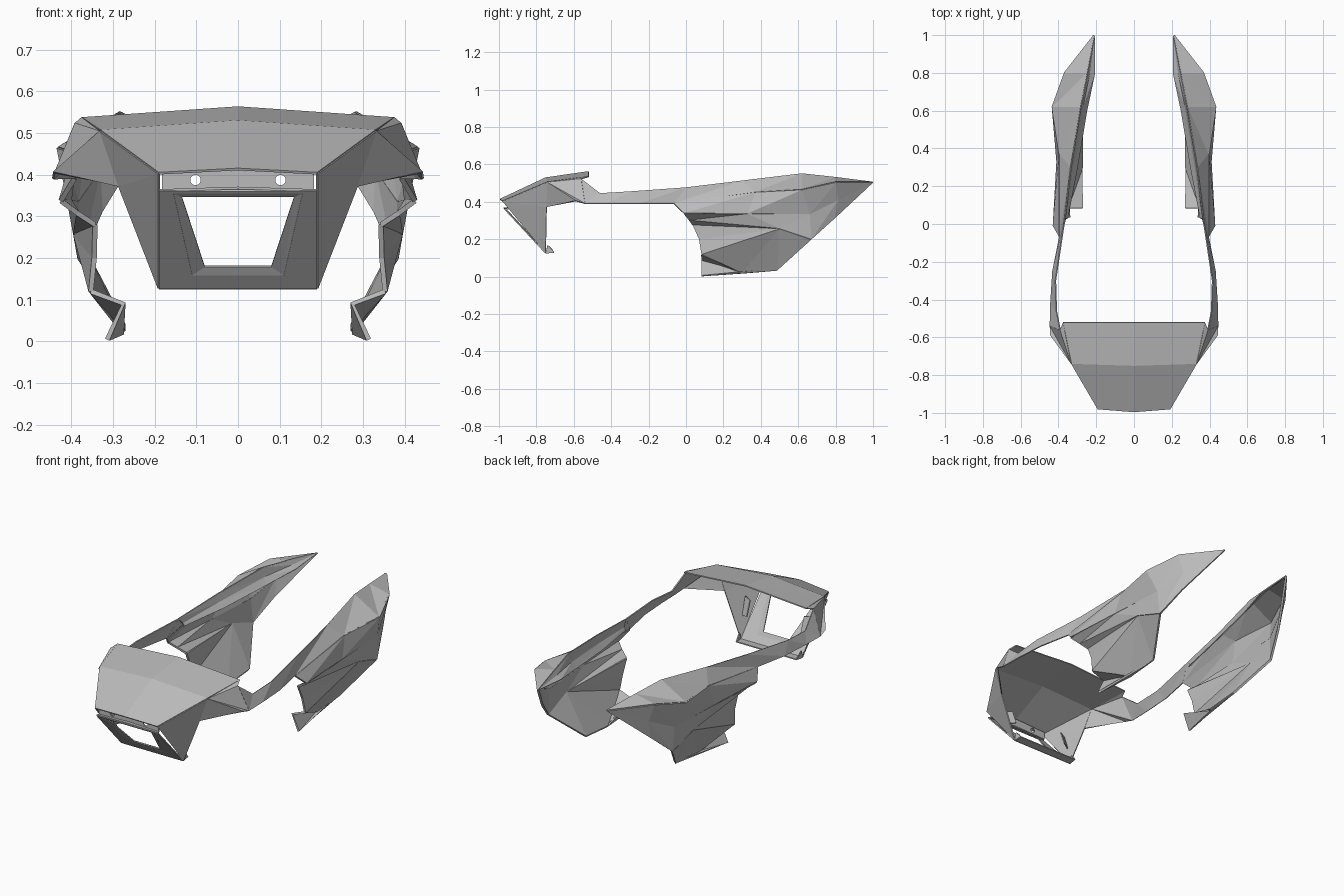
import bpy, bmesh, math

cube = bpy.data.objects.get("Cube")
if cube:
    bpy.data.objects.remove(cube, do_unlink=True)

# One plain grey for the whole shell
grey = bpy.data.materials.new("shell grey")
grey.use_nodes = True
colour = (0.5, 0.5, 0.5, 1)
grey.diffuse_color = colour
grey.node_tree.nodes["Principled BSDF"].inputs["Base Color"].default_value = colour


def finish(name, bm, mirror=True, thickness=0.006):
    """Turn a bmesh into a thin flat-shaded panel, mirrored if it is a side part."""
    bmesh.ops.remove_doubles(bm, verts=bm.verts[:], dist=0.0005)
    bmesh.ops.dissolve_degenerate(bm, dist=0.0005, edges=bm.edges[:])
    bmesh.ops.recalc_face_normals(bm, faces=bm.faces[:])
    mesh = bpy.data.meshes.new(name)
    bm.to_mesh(mesh)
    bm.free()
    obj = bpy.data.objects.new(name, mesh)
    bpy.context.collection.objects.link(obj)
    mesh.materials.append(grey)
    shell = obj.modifiers.new("thickness", 'SOLIDIFY')
    shell.thickness = thickness
    shell.offset = 0
    if mirror:
        obj.modifiers.new("other side", 'MIRROR').use_clip = True
    return obj


def loft(name, *rails, **options):
    """Skin neighbouring rails that have the same number of points."""
    bm = bmesh.new()
    rows = [[bm.verts.new(p) for p in rail] for rail in rails]
    for a, b in zip(rows, rows[1:]):
        for i in range(len(a) - 1):
            if a[i].co == b[i].co:
                if a[i + 1].co != b[i + 1].co:
                    bm.faces.new((a[i], a[i + 1], b[i + 1]))
                continue
            bm.faces.new((a[i], a[i + 1], b[i]))
            if a[i + 1].co != b[i + 1].co:
                bm.faces.new((a[i + 1], b[i + 1], b[i]))
    return finish(name, bm, **options)


def fan(name, centre, rim, **options):
    """Triangles spreading from one corner to a chain of rim points."""
    return loft(name, [centre] * len(rim), rim, **options)


def holed_panel(name, loops):
    """Flat panel: first loop is the outline, the others are holes."""
    bm = bmesh.new()
    edges = []
    for loop in loops:
        verts = [bm.verts.new(p) for p in loop]
        edges += [bm.edges.new((v, verts[i - 1])) for i, v in enumerate(verts)]
    bmesh.ops.triangle_fill(bm, edges=edges, use_beauty=True)
    return finish(name, bm, mirror=False)


# Shared corners of the front cowl
shoulder = (.33, -.74, .505)
nose_corner = (.19, -.98, .403)
chin_corner = (.19, -.75, .127)
hood_corner = (.375, -.52, .535)
arm_top = (.39, -.56, .522)
arm_root = (.444, -.54, .39)
wing_foot = (.285, -.745, .372)

# Hood: nose, crease and rear edge
loft("hood",
     [(0, -.995, .413), nose_corner],
     [(0, -.75, .528), shoulder],
     [(0, -.52, .561), hood_corner])

# Cheek panel and flared wing behind it
fan("cheek_panel", nose_corner, [shoulder, wing_foot, chin_corner])
fan("front_wing", shoulder,
    [hood_corner, arm_top, arm_root, (.442, -.59, .405), wing_foot])


# Sloping front face with a window; y follows from height
def on_face(x, z, back):
    return (x, -.75 - (z - .125) * .93 + back, z)


def trapezoid(top_x, top_z, low_x, low_z, back=0):
    return [on_face(-top_x, top_z, back), on_face(top_x, top_z, back),
            on_face(low_x, low_z, back), on_face(-low_x, low_z, back)]


outline = trapezoid(.19, .362, .19, .127)
window_rim = trapezoid(.155, .357, .11, .16)
window_hole = trapezoid(.135, .348, .08, .18, back=.006)
holed_panel("front_face", [outline, window_rim])
loft("window_frame", window_rim + window_rim[:1],
     window_hole + window_hole[:1], mirror=False)
loft("chin_lip", [(0, -.75, .127), chin_corner],
     [(0, -.705, .13), (.185, -.705, .13)])
loft("chin_gusset", [chin_corner, (.19, -.74, .17)],
     [(.185, -.705, .13), (.185, -.72, .15)])


# Recessed strip above the window with two round holes
def ring(cx, radius=.0125, steps=20):
    turns = [math.tau * i / steps for i in range(steps)]
    return [(cx + radius * math.cos(t), -.955, .387 + radius * math.sin(t))
            for t in turns]


strip = [(x, -.955, z) for x, z in ((-.183, .362), (.183, .362), (.183, .402),
                                    (0, .41), (-.183, .402))]
holed_panel("lamp_strip", [strip, ring(-.102), ring(.102)])
loft("strip_ledge", [(0, -.975, .368), (.19, -.97, .362)],
     [(0, -.95, .368), (.18, -.95, .362)])

# Fixing tab behind the cheek
loft("inner_tab", [(.215, -.83, .33), (.165, -.8, .33)],
     [(.205, -.79, .24), (.165, -.77, .25)])

# Side arm linking the front cowl to the tail
tail_front_top = (.37, 0, .477)
tail_front_low = (.393, -.065, .39)
loft("side_arm",
     [arm_top, (.41, -.46, .445), (.415, -.3, .455), tail_front_top],
     [arm_root, (.441, -.42, .39), (.43, -.25, .39), tail_front_low])

# Tail rails, each running from the front to the pointed tip
tip = (.21, .998, .505)
keel_bend = (.39, .5, .258)
keel_rear = (.38, .67, .2)
rear_edge = (.33, .79, .31)
crest = [tail_front_top, (.335, .3, .512), (.282, .62, .55), (.248, .8, .53), tip]
ridge = [tail_front_low, (.392, .37, .45), (.43, .62, .465), (.365, .8, .505), tip]
brow = [(.425, -.01, .337), (.405, .33, .338), (.388, .66, .335),
        (.335, .81, .41), tip]
under_brow = [(.385, .015, .307), keel_bend, keel_rear, rear_edge, tip]
keel = [(.343, .035, .28), keel_bend, keel_rear, rear_edge, tip]
lip = [(.362, .03, .445), (.325, .3, .47), (.272, .62, .5), (.235, .8, .505), tip]
inner = [(.352, .03, .43), (.3, .3, .44), (.25, .6, .465), (.207, .8, .49), tip]
loft("tail_inner_flange", inner, lip, crest)
loft("tail_upper", crest, ridge)
loft("tail_flank", ridge, brow, thickness=.012)
loft("tail_undercut", brow, under_brow, keel, thickness=.012)

# Lower cowl below the undercut, with a stepped foot
step = (.353, .083, .12)
foot_heel = (.275, .3, .022)
belly_rear = (.275, .49, .038)
fan("lower_cowl", keel_bend,
    [keel[0], (.345, .07, .2), step, foot_heel, belly_rear, keel_rear],
    thickness=.012)
fan("foot", foot_heel, [step, (.275, .083, .09), (.314, .083, .004), belly_rear],
    thickness=.012)
